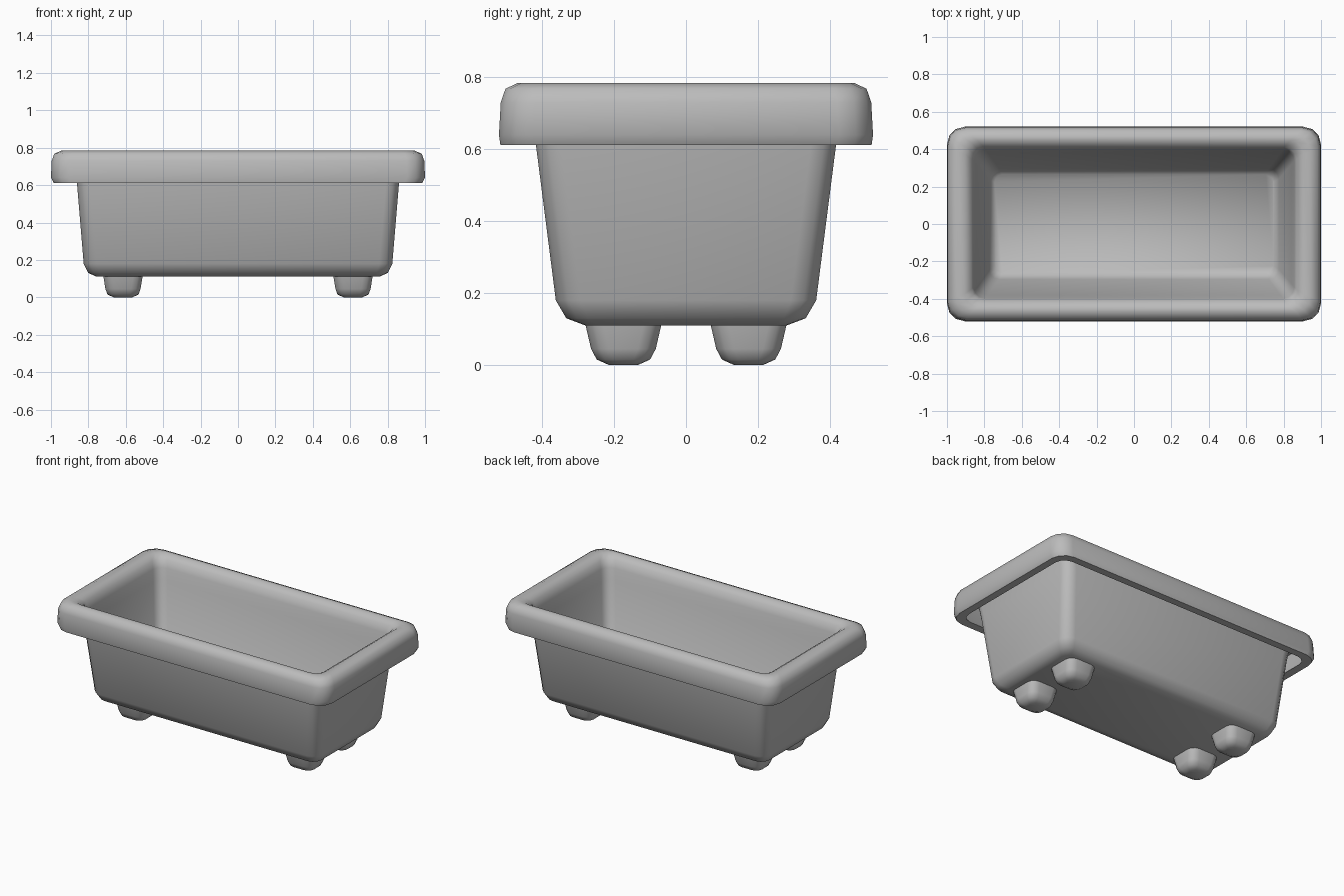
import bpy, bmesh, math

if "Cube" in bpy.data.objects:
    bpy.data.objects.remove(bpy.data.objects["Cube"], do_unlink=True)

grey = bpy.data.materials.new("plain grey")
grey.use_nodes = True
grey.diffuse_color = (0.5, 0.5, 0.5, 1)
grey.node_tree.nodes["Principled BSDF"].inputs["Base Color"].default_value = (0.5, 0.5, 0.5, 1)


def ring(bm, hx, hy, z, r, cx=0, cy=0, steps=3):
    """Rounded rectangle of half size hx, hy with corner radius r."""
    verts = []
    for i, (sx, sy) in enumerate([(1, 1), (-1, 1), (-1, -1), (1, -1)]):
        for k in range(steps + 1):
            a = math.pi / 2 * (i + k / steps)
            verts.append(bm.verts.new((cx + sx * (hx - r) + r * math.cos(a),
                                       cy + sy * (hy - r) + r * math.sin(a), z)))
    return verts


def loft(name, sections, cx=0, cy=0):
    """Closed skin between rounded rectangles, capped at both ends."""
    bm = bmesh.new()
    rings = [ring(bm, *s, cx, cy) for s in sections]
    bm.faces.new(rings[0][::-1])
    bm.faces.new(rings[-1])
    for a, b in zip(rings, rings[1:]):
        n = len(a)
        for i in range(n):
            j = (i + 1) % n
            bm.faces.new((a[i], a[j], b[j], b[i]))
    mesh = bpy.data.meshes.new(name)
    bm.to_mesh(mesh)
    bm.free()
    mesh.materials.append(grey)
    obj = bpy.data.objects.new(name, mesh)
    bpy.context.collection.objects.link(obj)
    bpy.ops.object.select_all(action="DESELECT")
    obj.select_set(True)
    bpy.context.view_layer.objects.active = obj
    bpy.ops.object.shade_smooth_by_angle(angle=math.radians(60))


loft("tub", [
    # underside and tapered outer wall
    (0.755, 0.28, 0.11, 0.04),
    (0.80, 0.333, 0.13, 0.06),
    (0.825, 0.362, 0.18, 0.07),
    (0.861, 0.417, 0.61, 0.07),
    # hollow under the rim
    (0.885, 0.43, 0.745, 0.07),
    (0.965, 0.485, 0.745, 0.08),
    (0.965, 0.485, 0.65, 0.08),
    # rolled rim, from its inturned lip over the top
    (0.935, 0.465, 0.614, 0.07),
    (0.985, 0.516, 0.612, 0.095),
    (1.0, 0.52, 0.64, 0.095),
    (0.996, 0.515, 0.73, 0.095),
    (0.982, 0.502, 0.768, 0.09),
    (0.945, 0.468, 0.784, 0.08),
    (0.905, 0.445, 0.782, 0.07),
    (0.868, 0.411, 0.758, 0.065),
    (0.857, 0.398, 0.71, 0.06),
    # sloping inner wall and floor
    (0.842, 0.38, 0.64, 0.06),
    (0.775, 0.296, 0.19, 0.055),
    (0.745, 0.264, 0.14, 0.04),
])

# Four stubby feet
for sx, side in ((1, "left"), (-1, "right")):
    for sy, end in ((-1, "front"), (1, "back")):
        loft(f"{end}_{side}_foot", [
            (0.05, 0.04, 0.0, 0.025),
            (0.083, 0.074, 0.015, 0.045),
            (0.094, 0.09, 0.045, 0.05),
            (0.105, 0.106, 0.114, 0.05),
        ], sx * 0.615, sy * 0.174)
